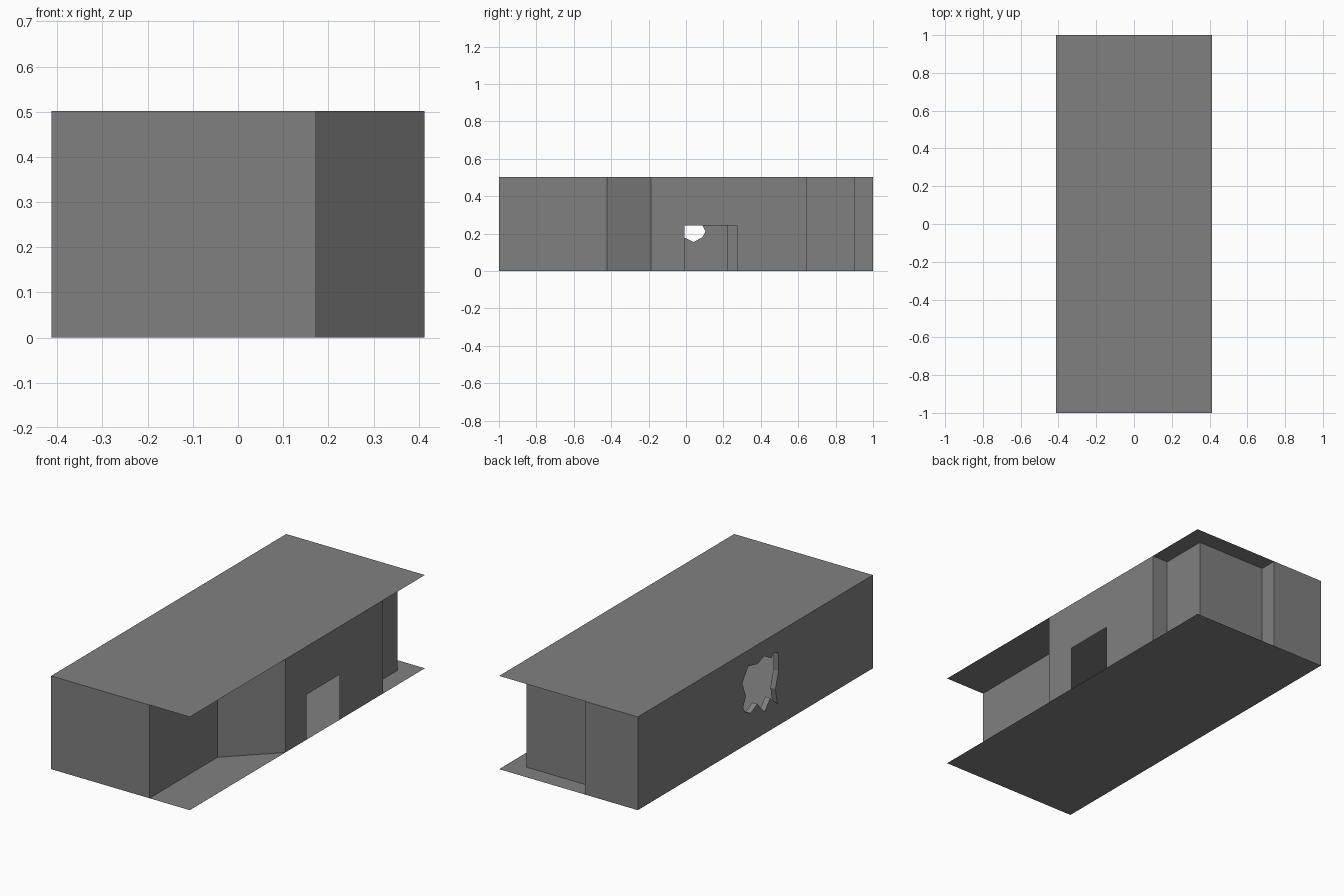
import bpy, bmesh

if "Cube" in bpy.data.objects:
    bpy.data.objects.remove(bpy.data.objects["Cube"])

W, L, H = 0.413, 1.0, 0.502
DEPTH = 0.03  # thickness of the broken wall section

grey = bpy.data.materials.new("dark_grey")
grey.diffuse_color = (0.216, 0.216, 0.216, 1)
grey.use_nodes = True
grey.node_tree.nodes["Principled BSDF"].inputs["Base Color"].default_value = grey.diffuse_color


def finish(name, bm):
    bmesh.ops.remove_doubles(bm, verts=bm.verts, dist=1e-5)
    me = bpy.data.meshes.new(name)
    bm.to_mesh(me)
    bm.free()
    me.materials.append(grey)
    ob = bpy.data.objects.new(name, me)
    bpy.context.collection.objects.link(ob)
    return ob


def face(bm, pts):
    return bm.faces.new([bm.verts.new(p) for p in pts])


def strip(bm, path):
    # upright wall faces along a plan path
    for (x0, y0), (x1, y1) in zip(path, path[1:]):
        face(bm, [(x0, y0, 0), (x1, y1, 0), (x1, y1, H), (x0, y0, H)])


def loop(bm, pts):
    vs = [bm.verts.new(p) for p in pts]
    return [bm.edges.new((a, b)) for a, b in zip(vs, vs[1:] + vs[:1])]


def holed_wall(bm, x, y0, y1, hole, normal):
    edges = loop(bm, [(x, y0, 0), (x, y1, 0), (x, y1, H), (x, y0, H)])
    edges += loop(bm, [(x, y, z) for y, z in hole])
    bmesh.ops.triangle_fill(bm, edges=edges, use_beauty=True, normal=(normal, 0, 0))


# floor and roof slabs
for name, z in (("floor", 0), ("roof", H)):
    bm = bmesh.new()
    pts = [(-W, -L, z), (W, -L, z), (W, L, z), (-W, L, z)]
    face(bm, pts if z else pts[::-1])
    finish(name, bm)

# front walls with the slanted porch
bm = bmesh.new()
strip(bm, [(-W, -L), (0.173, -L), (0.173, -0.423), (W, -0.187)])
finish("front_walls", bm)

# right wall with doorway
bm = bmesh.new()
face(bm, [(W, y, z) for y, z in [(-0.187, 0), (-0.007, 0), (-0.007, 0.243), (0.274, 0.243),
                                 (0.274, 0), (0.643, 0), (0.643, H), (-0.187, H)]])
finish("door_wall", bm)

# recessed rear corner and back wall
bm = bmesh.new()
strip(bm, [(W, 0.643), (0.317, 0.643), (0.317, 0.904), (-0.1, 0.904), (-0.1, L), (-W, L)])
finish("rear_walls", bm)

# left wall with jagged hole
hole = [(-0.077, 0.418), (-0.137, 0.384), (-0.155, 0.408), (-0.197, 0.389),
        (-0.197, 0.292), (-0.171, 0.205), (-0.188, 0.118), (-0.128, 0.173),
        (-0.077, 0.117), (-0.017, 0.183), (0.04, 0.155), (0.087, 0.18),
        (0.104, 0.21), (0.08, 0.262), (0.111, 0.344), (0.06, 0.416), (-0.017, 0.398)]
bm = bmesh.new()
holed_wall(bm, -W, -L, L, hole, -1)
finish("broken_wall", bm)

# thick inner panel and rim around the hole
bm = bmesh.new()
xi = -W + DEPTH
y0, y1 = -0.31, 0.222
holed_wall(bm, xi, y0, y1, hole, 1)
strip(bm, [(-W, y0), (xi, y0)])
strip(bm, [(xi, y1), (-W, y1)])
for (ya, za), (yb, zb) in zip(hole, hole[1:] + hole[:1]):
    face(bm, [(-W, ya, za), (-W, yb, zb), (xi, yb, zb), (xi, ya, za)])
finish("inner_panel", bm)
